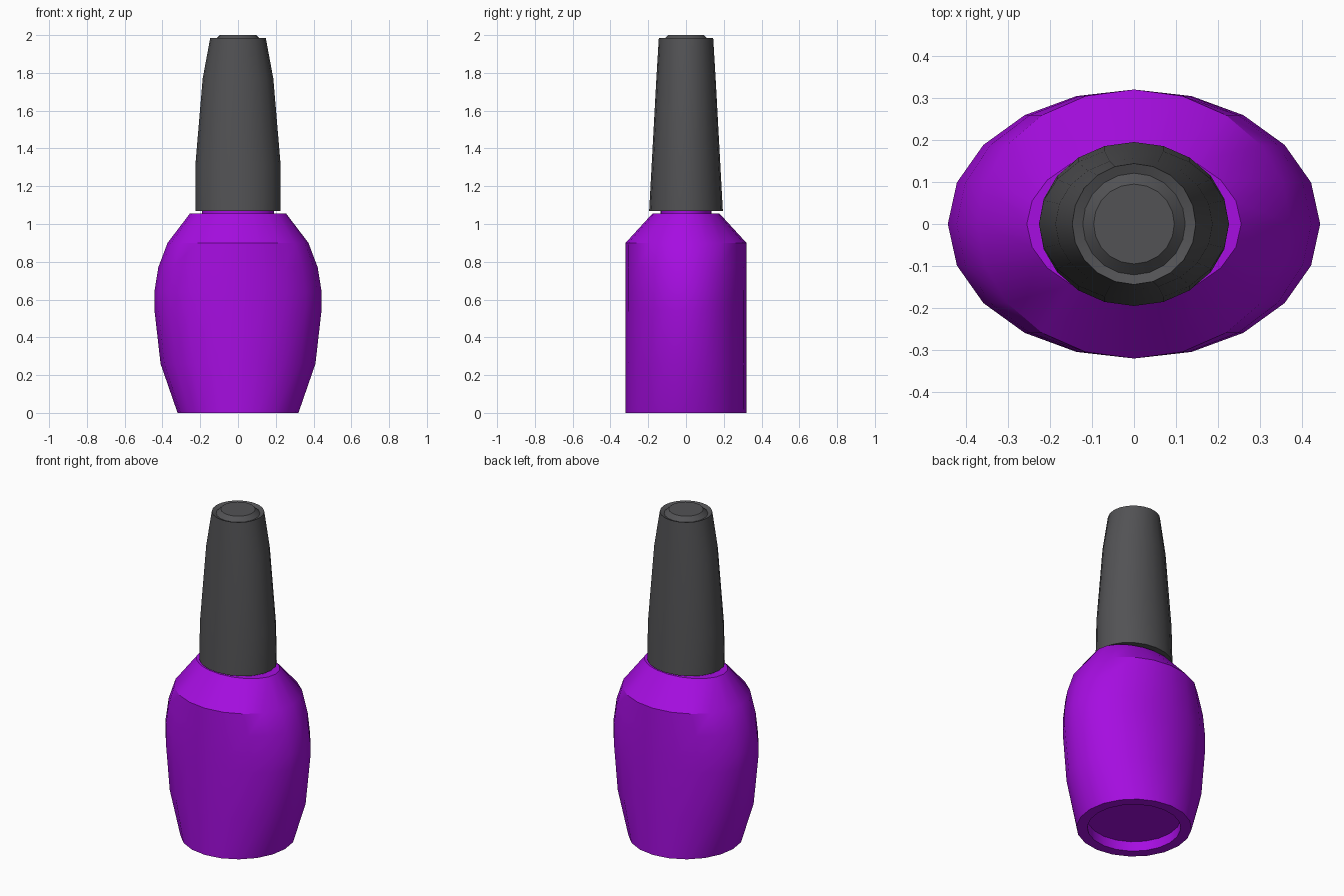
import bpy, bmesh, math

if "Cube" in bpy.data.objects:
    bpy.data.objects.remove(bpy.data.objects["Cube"])

SIDES = 20


def material(name, rgb):
    m = bpy.data.materials.new(name)
    m.diffuse_color = (*rgb, 1)
    m.use_nodes = True
    m.node_tree.nodes["Principled BSDF"].inputs["Base Color"].default_value = m.diffuse_color
    return m


purple = material("purple", (0.38, 0.004, 0.75))
charcoal = material("charcoal", (0.085, 0.085, 0.09))


def loft(name, rings, mat):
    """Skin a stack of elliptical rings (rx, ry, z) and close both ends."""
    bm = bmesh.new()
    loops = []
    for rx, ry, z in rings:
        loops.append([bm.verts.new((rx * math.cos(2 * math.pi * i / SIDES),
                                    ry * math.sin(2 * math.pi * i / SIDES), z))
                      for i in range(SIDES)])
    for a, b in zip(loops, loops[1:]):
        for i in range(SIDES):
            j = (i + 1) % SIDES
            bm.faces.new((a[i], a[j], b[j], b[i]))
    bm.faces.new(loops[0][::-1])
    bm.faces.new(loops[-1])
    bmesh.ops.recalc_face_normals(bm, faces=bm.faces)
    mesh = bpy.data.meshes.new(name)
    bm.to_mesh(mesh)
    bm.free()
    mesh.materials.append(mat)
    ob = bpy.data.objects.new(name, mesh)
    bpy.context.collection.objects.link(ob)
    bpy.ops.object.select_all(action='DESELECT')
    ob.select_set(True)
    bpy.context.view_layer.objects.active = ob
    bpy.ops.object.shade_smooth_by_angle(angle=math.radians(30))
    return ob


# Bottle: recessed base, bulging body, shoulder, then a short neck
loft("bottle", [
    (0.26, 0.26, 0.06), (0.26, 0.26, 0.0),
    (0.32, 0.32, 0.0), (0.41, 0.32, 0.26), (0.443, 0.32, 0.55),
    (0.443, 0.32, 0.64), (0.422, 0.32, 0.77), (0.373, 0.32, 0.90),
    (0.255, 0.178, 1.055), (0.19, 0.135, 1.055), (0.19, 0.135, 1.08),
], purple)

# Cap: tapered handle with a shallow groove around a raised top disc
loft("cap", [
    (0.226, 0.195, 1.07), (0.226, 0.182, 1.31), (0.187, 0.157, 1.77),
    (0.147, 0.144, 1.985), (0.122, 0.121, 1.975), (0.096, 0.095, 2.0),
], charcoal)
